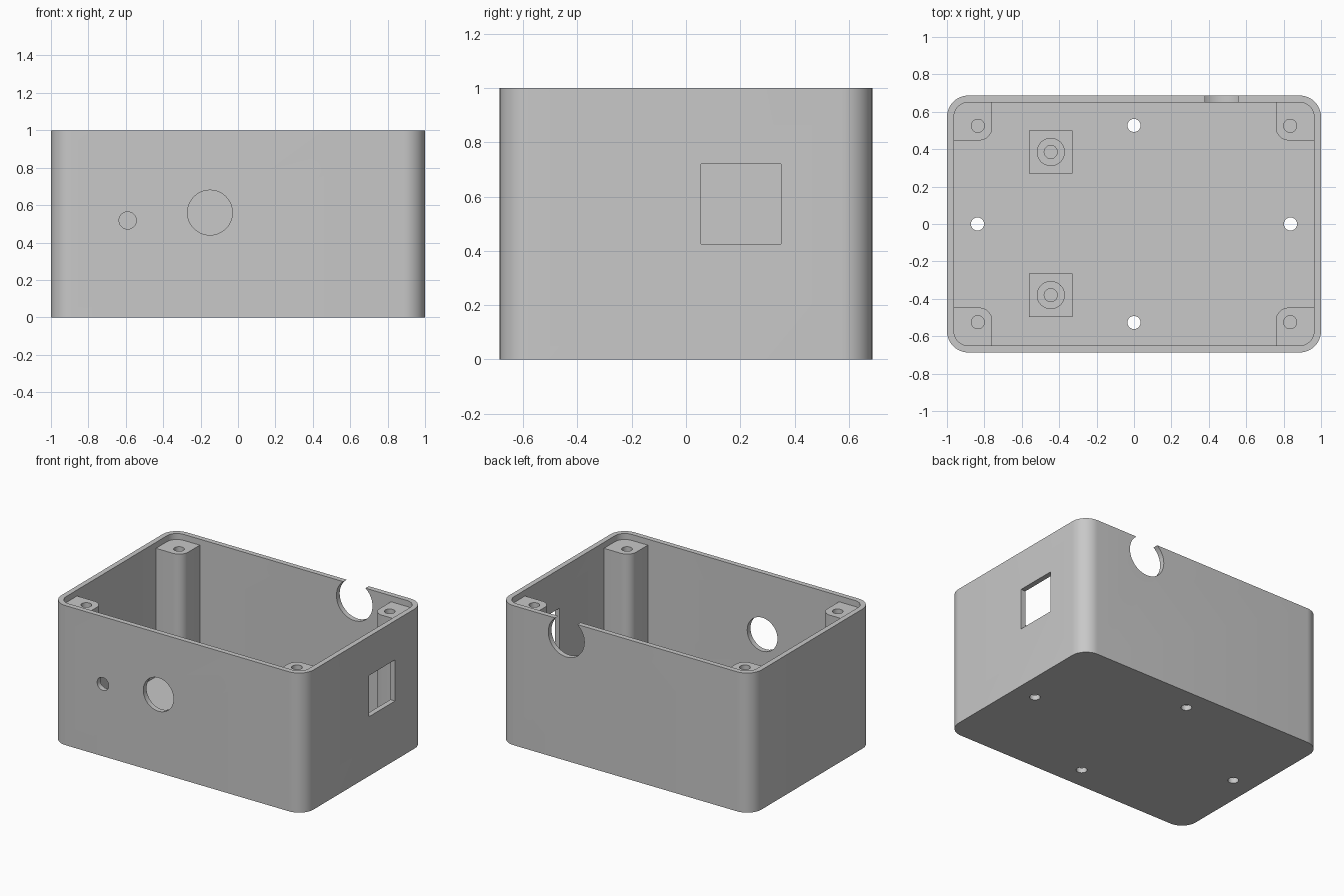
import bpy, bmesh, math
from mathutils import Matrix, Vector

if "Cube" in bpy.data.objects:
    bpy.data.objects.remove(bpy.data.objects["Cube"], do_unlink=True)

W, D, H = 1.0, 0.687, 1.0      # half width, half depth, height
T = 0.037                      # wall and floor thickness
R = 0.115                      # outer corner radius
SCREW = 0.035                  # screw hole radius

grey = bpy.data.materials.new("plain grey")
grey.use_nodes = True
grey.diffuse_color = (0.58, 0.58, 0.58, 1)
grey.node_tree.nodes["Principled BSDF"].inputs["Base Color"].default_value = grey.diffuse_color


def add_object(name, bm):
    bmesh.ops.recalc_face_normals(bm, faces=bm.faces)
    mesh = bpy.data.meshes.new(name)
    bm.to_mesh(mesh)
    bm.free()
    mesh.materials.append(grey)
    obj = bpy.data.objects.new(name, mesh)
    bpy.context.collection.objects.link(obj)
    return obj


def prism(name, x, y, z, radii=(0, 0, 0, 0), steps=12):
    """Upright block; radii round the corners (max,max) (min,max) (min,min) (max,min)."""
    bm = bmesh.new()
    points = []
    for i, r in enumerate(radii):
        sx, sy = ((1, 1), (-1, 1), (-1, -1), (1, -1))[i]
        cx = (max(x) if sx > 0 else min(x)) - sx * r
        cy = (max(y) if sy > 0 else min(y)) - sy * r
        for k in range(steps + 1 if r else 1):
            a = math.pi / 2 * (i + k / steps)
            points.append((cx + r * math.cos(a), cy + r * math.sin(a), z[0]))
    base = bm.faces.new([bm.verts.new(p) for p in points])
    top = bmesh.ops.extrude_face_region(bm, geom=[base])["geom"]
    bmesh.ops.translate(bm, vec=(0, 0, z[1] - z[0]),
                        verts=[v for v in top if isinstance(v, bmesh.types.BMVert)])
    return add_object(name, bm)


def cylinder(name, centre, radius, length, axis="Z"):
    bm = bmesh.new()
    turn = Matrix.Rotation(math.pi / 2, 4, "X") if axis == "Y" else Matrix()
    bmesh.ops.create_cone(bm, cap_ends=True, segments=48, radius1=radius, radius2=radius,
                          depth=length, matrix=Matrix.Translation(Vector(centre)) @ turn)
    return add_object(name, bm)


def cut(obj, cutters, operation="DIFFERENCE"):
    """Apply booleans and discard the helper shapes."""
    for c in cutters:
        mod = obj.modifiers.new("cut", "BOOLEAN")
        mod.operation, mod.solver, mod.object = operation, "EXACT", c
    graph = bpy.context.evaluated_depsgraph_get()
    result = bpy.data.meshes.new_from_object(obj.evaluated_get(graph))
    obj.modifiers.clear()
    obj.data = result
    for c in cutters:
        bpy.data.objects.remove(c, do_unlink=True)


parts = []

# Open box with floor, wall openings and floor holes
case = prism("case", (-W, W), (-D, D), (0, H), (R,) * 4)
cutters = [
    prism("cavity", (T - W, W - T), (T - D, D - T), (T, H + 0.2), (R - T,) * 4),
    cylinder("small_front_hole", (-0.59, -D, 0.518), 0.046, 0.2, "Y"),
    cylinder("large_front_hole", (-0.15, -D, 0.56), 0.12, 0.2, "Y"),
    cylinder("back_notch", (0.468, D, 0.887), 0.143, 0.2, "Y"),
    prism("side_window", (W - 0.1, W + 0.1), (0.055, 0.35), (0.425, 0.72)),
]
for px, py in ((0, 0.527), (0, -0.527), (0.837, 0), (-0.837, 0)):
    cutters.append(cylinder("floor_hole", (px, py, 0), SCREW, 0.2))
cut(case, cutters)
parts.append(case)

# Screw posts in the four corners
for sx, side in ((1, "left"), (-1, "right")):
    for sy, end in ((1, "back"), (-1, "front")):
        radii = [0, 0, 0, 0]
        quadrant = {(1, 1): 0, (-1, 1): 1, (-1, -1): 2, (1, -1): 3}[sx, sy]
        radii[quadrant] = 0.08
        radii[(quadrant + 2) % 4] = 0.07
        post = prism(f"{end}_{side}_post", (sx * 0.758, sx * 0.97), (sy * 0.447, sy * 0.657),
                     (T - 0.01, 0.957), radii)
        cut(post, [cylinder("post_hole", (sx * 0.835, sy * 0.525, 0.957), SCREW, 0.8)])
        parts.append(post)

# Square floor mounts with a round, drilled boss
for py, end in ((0.385, "back"), (-0.38, "front")):
    mx, half = -0.445, 0.116
    mount = prism(f"{end}_mount", (mx - half, mx + half), (py - half, py + half), (T - 0.01, 0.12))
    cut(mount, [cylinder("boss", (mx, py, 0.13), 0.075, 0.1)], "UNION")
    cut(mount, [cylinder("boss_hole", (mx, py, 0.18), SCREW, 0.2)])
    parts.append(mount)

# Smooth the round surfaces, keep the edges sharp
bpy.ops.object.select_all(action="DESELECT")
for obj in parts:
    obj.select_set(True)
bpy.context.view_layer.objects.active = case
bpy.ops.object.shade_smooth_by_angle(angle=math.radians(30))
